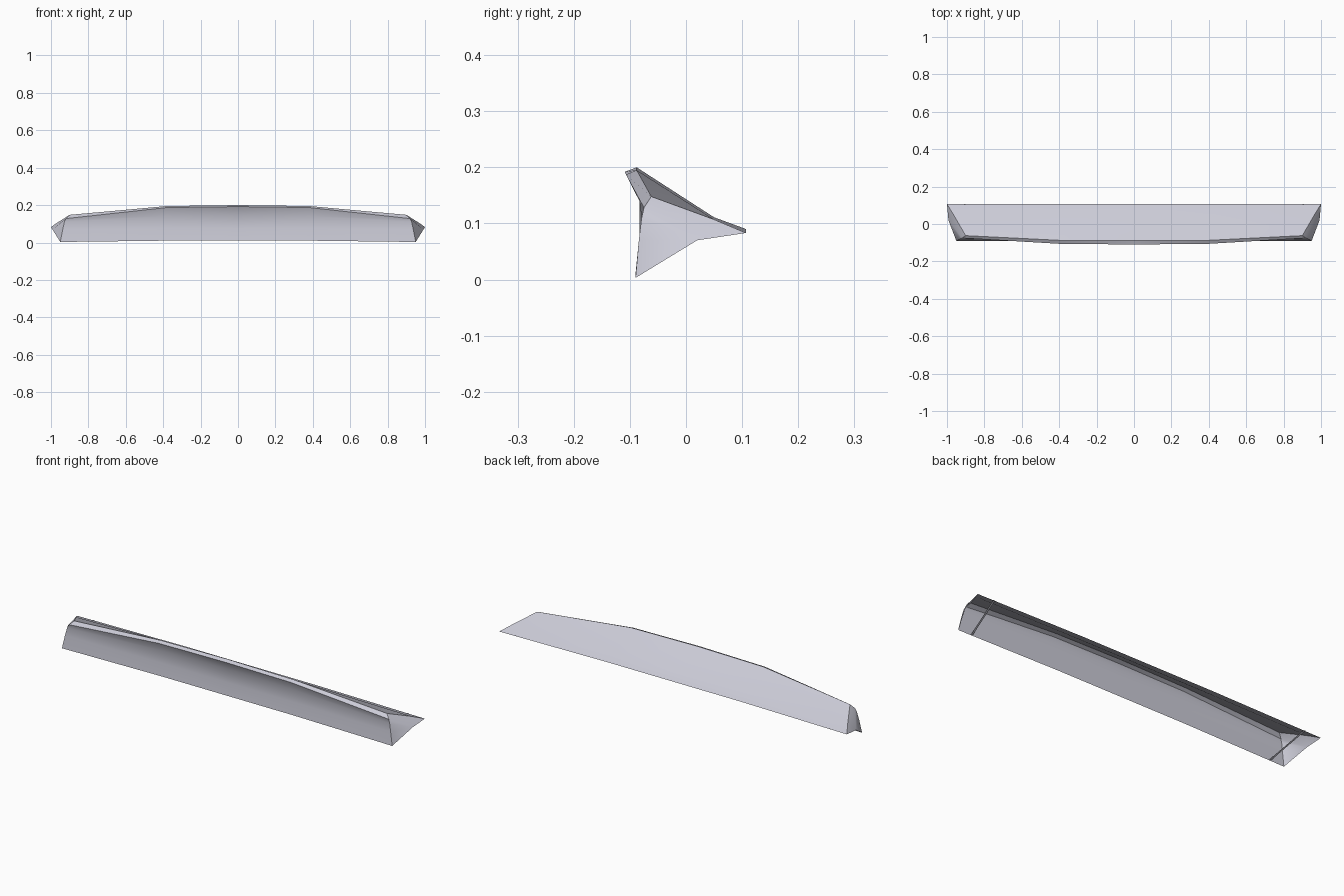
import bpy
import bmesh

cube = bpy.data.objects.get("Cube")
if cube:
    bpy.data.objects.remove(cube)

grey = bpy.data.materials.new("pale_grey")
grey.use_nodes = True
colour = (0.6, 0.6, 0.68, 1)
grey.diffuse_color = colour
grey.node_tree.nodes["Principled BSDF"].inputs["Base Color"].default_value = colour


def make_part(name, bm, clip=False):
    """Turn a half part into an object mirrored across the middle."""
    mesh = bpy.data.meshes.new(name)
    bm.to_mesh(mesh)
    bm.free()
    obj = bpy.data.objects.new(name, mesh)
    bpy.context.collection.objects.link(obj)
    mesh.materials.append(grey)
    mirror = obj.modifiers.new("mirror", "MIRROR")
    mirror.use_clip = clip
    bpy.ops.object.select_all(action="DESELECT")
    obj.select_set(True)
    bpy.context.view_layer.objects.active = obj
    bpy.ops.object.modifier_apply(modifier=mirror.name)
    bpy.ops.object.shade_smooth_by_angle(angle=0.6)
    return obj


def section(x, profile):
    return [(x, y, z) for y, z in profile]


# Cross-sections run from front lower edge, over the ridge, to the rear edge
middle = [(-.09, .01), (-.083, .075), (-.083, .145), (-.109, .192),
          (-.088, .2), (.05, .111), (.107, .09)]
shoulder = [(-.09, .01), (-.083, .075), (-.083, .14), (-.107, .187),
            (-.088, .195), (.05, .111), (.107, .09)]
end = [(.95, -.09, .003), (.937, -.084, .07), (.928, -.079, .11),
       (.92, -.075, .128), (.9, -.062, .148), (.965, .05, .107),
       (1, .107, .083)]

# Open shell: overhanging front panel and flared back panel
bm = bmesh.new()
rows = [[bm.verts.new(p) for p in points]
        for points in (section(0, middle), section(.38, shoulder), end)]
for a, b in zip(rows, rows[1:]):
    for i in range(len(a) - 1):
        bm.faces.new((a[i], b[i], b[i + 1], a[i + 1]))
make_part("hood_shell", bm, clip=True)

# Folded end caps, fanned from the kink in their lower edge
bm = bmesh.new()
rim = [bm.verts.new(p) for p in end]
kink = bm.verts.new((.992, .02, .07))
for a, b in zip(rim, rim[1:]):
    bm.faces.new((a, kink, b))
make_part("end_cap", bm)

# Thin flat ribs across the open underside
bm = bmesh.new()
strip = [bm.verts.new(p) for p in
         ((.865, -.09, .008), (.9, .107, .086), (.91, .107, .086), (.875, -.09, .008))]
bm.faces.new(strip)
make_part("underside_rib", bm)
